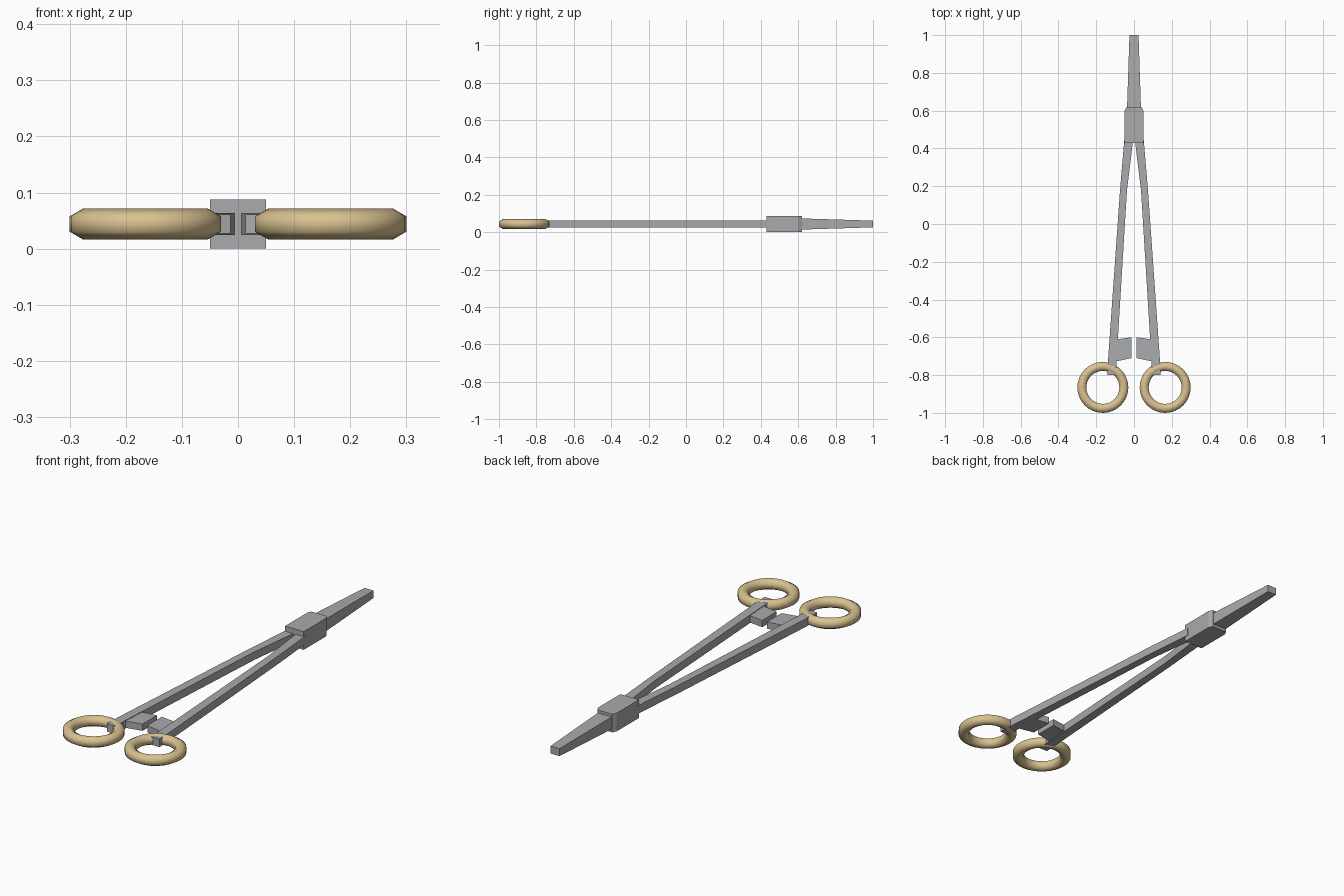
import bpy, bmesh, math

if "Cube" in bpy.data.objects:
    bpy.data.objects.remove(bpy.data.objects["Cube"])

def material(name, rgb):
    m = bpy.data.materials.new(name)
    m.diffuse_color = (*rgb, 1)
    m.use_nodes = True
    m.node_tree.nodes["Principled BSDF"].inputs["Base Color"].default_value = m.diffuse_color
    return m

STEEL = material("steel grey", (0.40, 0.405, 0.42))
GOLD = material("pale gold", (0.70, 0.54, 0.28))
ZC = 0.045  # mid height of the whole tool

def finish(name, bm, mat):
    bmesh.ops.recalc_face_normals(bm, faces=bm.faces)
    me = bpy.data.meshes.new(name)
    bm.to_mesh(me)
    bm.free()
    me.materials.append(mat)
    ob = bpy.data.objects.new(name, me)
    bpy.context.collection.objects.link(ob)
    return ob

def plate(name, outline, half):
    """Extrude an xy outline to +-half(y) about the mid height."""
    bm = bmesh.new()
    lo = [bm.verts.new((x, y, ZC - half(y))) for x, y in outline]
    hi = [bm.verts.new((x, y, ZC + half(y))) for x, y in outline]
    bm.faces.new(lo)
    bm.faces.new(hi)
    n = len(outline)
    for i in range(n):
        j = (i + 1) % n
        bm.faces.new((lo[i], lo[j], hi[j], hi[i]))
    return finish(name, bm, STEEL)

def ring(name, cx, cy, major, minor, segs=32, sides=6):
    """Ring with a hexagonal tube, points up and down, shaded smooth."""
    bm = bmesh.new()
    loops = []
    for i in range(segs):
        a = 2 * math.pi * i / segs
        loop = []
        for k in range(sides):
            b = 2 * math.pi * (k + 0.5) / sides
            r = major + minor * math.cos(b)
            loop.append(bm.verts.new((cx + r * math.cos(a), cy + r * math.sin(a),
                                      ZC + minor * math.sin(b))))
        loops.append(loop)
    for i in range(segs):
        p, q = loops[i], loops[(i + 1) % segs]
        for k in range(sides):
            m = (k + 1) % sides
            bm.faces.new((p[k], q[k], q[m], p[m])).smooth = True
    return finish(name, bm, GOLD)

# box joint and tapered jaws
plate("box_joint", [(-.05, .43), (.05, .43), (.05, .60), (.04, .62), (-.04, .62), (-.05, .60)],
      lambda y: 0.044 if y < 1 else 0)
plate("jaws", [(-.037, .61), (.037, .61), (.024, 1.0), (-.024, 1.0)],
      lambda y: 0.030 if y < .8 else 0.018)

# shanks, ratchets and finger rings on both sides
shank = [(.004, .45), (.051, .45), (.074, .18), (.136, -.70), (.141, -.80),
         (.096, -.80), (.091, -.70), (.037, .18)]
catch = [(.10, -.61), (.088, -.61), (.013, -.60), (.013, -.71), (.09, -.726), (.11, -.726)]
for side, s in (("left", -1), ("right", 1)):
    plate("shank_" + side, [(s * x, y) for x, y in shank], lambda y: 0.0195)
    plate("ratchet_" + side, [(s * x, y) for x, y in catch], lambda y: 0.0165)
    ring("finger_ring_" + side, s * 0.165, -0.865, 0.1112, 0.0275)

# rest the tool on z = 0
for ob in bpy.data.objects:
    ob.location.z = -0.001
